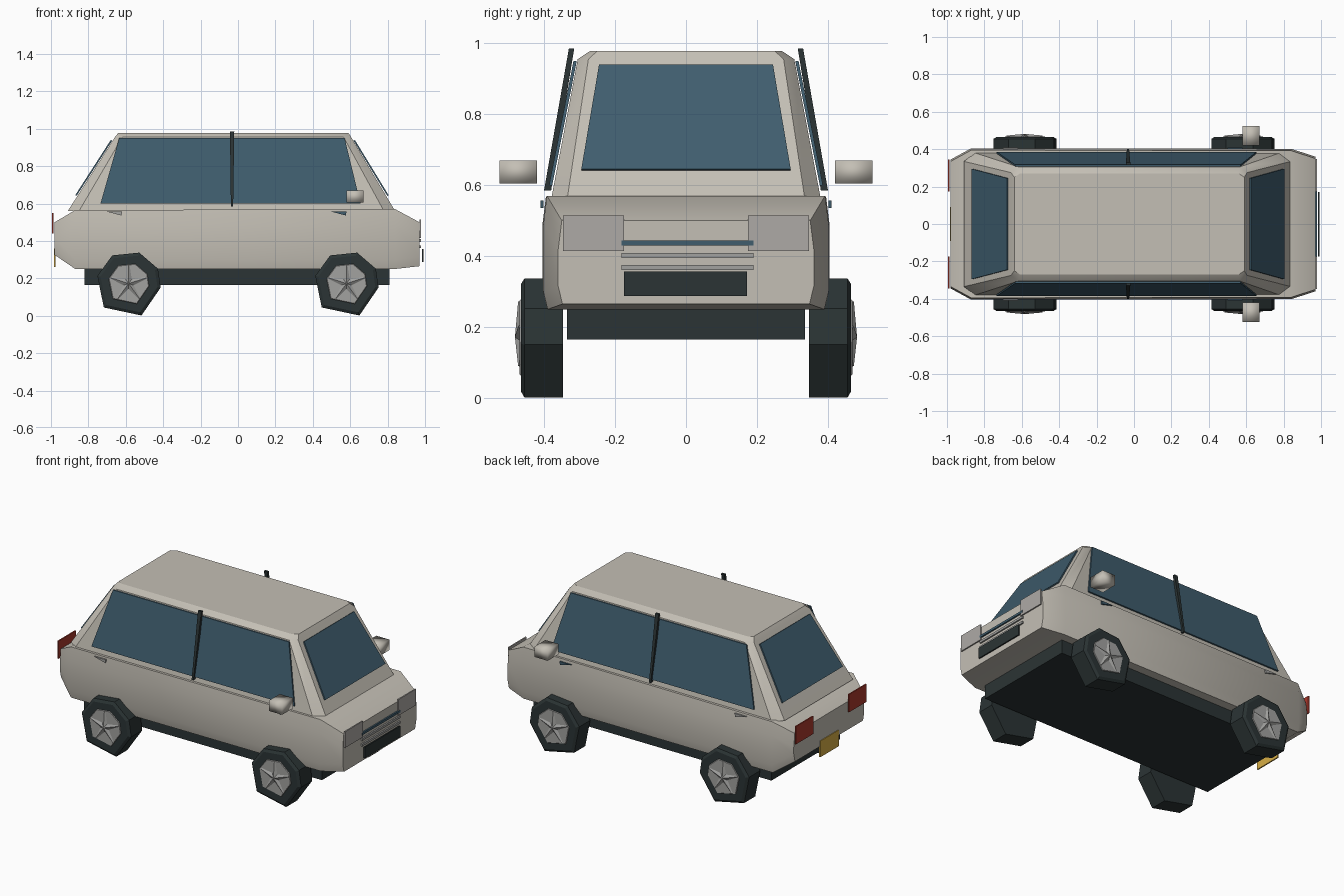
import bpy, bmesh, math

if "Cube" in bpy.data.objects:
    bpy.data.objects.remove(bpy.data.objects["Cube"])

def mat(name, r, g, b):
    m = bpy.data.materials.new(name)
    m.diffuse_color = (r, g, b, 1)
    m.use_nodes = True
    m.node_tree.nodes["Principled BSDF"].inputs["Base Color"].default_value = m.diffuse_color
    return m

PAINT = mat("beige paint", 0.55, 0.52, 0.46)
GLASS = mat("blue glass", 0.05, 0.11, 0.155)
DARK = mat("dark rubber", 0.024, 0.034, 0.035)
SILVER = mat("silver", 0.36, 0.36, 0.35)
LAMP = mat("lamp grey", 0.42, 0.40, 0.38)
RED = mat("tail red", 0.40, 0.04, 0.025)
YELLOW = mat("plate yellow", 0.68, 0.42, 0.06)

def finish(bm, name, material, smooth=None):
    bmesh.ops.recalc_face_normals(bm, faces=bm.faces)
    me = bpy.data.meshes.new(name)
    bm.to_mesh(me)
    bm.free()
    me.materials.append(material)
    ob = bpy.data.objects.new(name, me)
    bpy.context.collection.objects.link(ob)
    if smooth:
        bpy.ops.object.select_all(action='DESELECT')
        ob.select_set(True)
        bpy.context.view_layer.objects.active = ob
        bpy.ops.object.shade_smooth_by_angle(angle=math.radians(smooth))
    return ob

def loft(name, rings, material, smooth=None):
    """Skin equal-length closed rings and cap both ends."""
    bm = bmesh.new()
    rows = [[bm.verts.new(p) for p in ring] for ring in rings]
    n = len(rows[0])
    for a, b in zip(rows, rows[1:]):
        for i in range(n):
            j = (i + 1) % n
            bm.faces.new((a[i], a[j], b[j], b[i]))
    bm.faces.new(rows[0])
    bm.faces.new(rows[-1])
    return finish(bm, name, material, smooth)

def box(name, x, y, z, material, smooth=None):
    rings = [[(x[0], y[0], h), (x[1], y[0], h), (x[1], y[1], h), (x[0], y[1], h)] for h in z]
    return loft(name, rings, material, smooth)

def plate(name, pts, shift, material):
    """Thin panel: the outline and a copy shifted inwards."""
    back = [tuple(c + d for c, d in zip(p, shift)) for p in pts]
    return loft(name, [pts, back], material)

# lower body: sections along x (x, half width, bottom, top)
def section(x, w, lo, hi):
    half = [(w - 0.012, lo), (w, lo + 0.05), (w, hi - 0.08), (w - 0.01, hi)]
    return [(x, y, z) for y, z in half] + [(x, -y, z) for y, z in reversed(half)]

loft("lower_body", [section(-0.98, 0.345, 0.325, 0.50),
                    section(-0.87, 0.405, 0.25, 0.565),
                    section(0.84, 0.402, 0.25, 0.57),
                    section(0.97, 0.36, 0.265, 0.50)], PAINT, 40)

# cabin: levels with chamfered corners (z, rear x, front x, half width, end half width, chamfer)
def level(z, xr, xf, w, e, c):
    half = [(xf, e), (xf - c, w), (xr + c, w), (xr, e)]
    return [(x, y, z) for x, y in half] + [(x, -y, z) for x, y in reversed(half)]

loft("cabin", [level(0.56, -0.91, 0.84, 0.38, 0.335, 0.06),
               level(0.955, -0.658, 0.605, 0.305, 0.275, 0.04),
               level(0.978, -0.64, 0.59, 0.27, 0.25, 0.03)], PAINT, 30)

# underbody
box("chassis", (-0.82, 0.81), (-0.335, 0.335), (0.165, 0.27), DARK)

# windscreen and rear window
plate("windscreen", [(0.805, -0.295, 0.645), (0.805, 0.295, 0.645),
                     (0.625, 0.245, 0.94), (0.625, -0.245, 0.94)], (-0.007, 0, -0.004), GLASS)
plate("rear_window", [(-0.87, -0.295, 0.645), (-0.87, 0.295, 0.645),
                      (-0.68, 0.245, 0.94), (-0.68, -0.245, 0.94)], (0.007, 0, -0.004), GLASS)

# low-poly wheel outline: angle, radius
OUTLINE = [(166, 0.172), (120, 0.174), (71, 0.175), (27, 0.176), (-7, 0.173), (-68, 0.184), (-136, 0.184)]

def wheel(cx, s, label):
    def ring(y, k):
        return [(cx + k * r * math.cos(math.radians(a)), s * y,
                 0.172 + k * r * math.sin(math.radians(a))) for a, r in OUTLINE]
    loft("tyre_" + label, [ring(0.347, 1), ring(0.455, 1), ring(0.465, 0.9)], DARK)
    loft("wheel_rim_" + label, [ring(0.46, 0.66), ring(0.469, 0.62)], SILVER)
    # five tapering spokes
    for i in range(5):
        a = math.radians(90 + 72 * i)
        u, v = (math.cos(a), math.sin(a)), (-math.sin(a), math.cos(a))
        def at(d, t, y):
            return (cx + d * u[0] + t * v[0], s * y, 0.172 + d * u[1] + t * v[1])
        loft("wheel_spoke_%s_%d" % (label, i),
             [[at(0, -0.022, 0.468), at(0, 0, 0.482), at(0, 0.022, 0.468)],
              [at(0.1, -0.006, 0.468), at(0.1, 0, 0.473), at(0.1, 0.006, 0.468)]], SILVER)

for s, side in ((-1, "right"), (1, "left")):
    wheel(0.58, s, "front_" + side)
    wheel(-0.585, s, "rear_" + side)
    # side glass, centre pillar, mirror
    plate("side_window_" + side, [(-0.735, s * 0.386, 0.6), (0.655, s * 0.386, 0.6),
                                  (0.57, s * 0.317, 0.95), (-0.635, s * 0.317, 0.95)],
          (0, -s * 0.009, -0.001), GLASS)
    loft("door_pillar_" + side,
         [[(-0.038, s * 0.38, 0.585), (-0.026, s * 0.38, 0.585), (-0.026, s * 0.4, 0.585), (-0.038, s * 0.4, 0.585)],
          [(-0.043, s * 0.315, 0.985), (-0.02, s * 0.315, 0.985), (-0.02, s * 0.33, 0.985), (-0.043, s * 0.33, 0.985)]],
         DARK)
    box("wing_mirror_" + side, (0.58, 0.67), sorted((s * 0.42, s * 0.525)), (0.605, 0.67), PAINT, 100)
    # door handles
    for x, d, m, n in ((0.50, 1, GLASS, "front"), (-0.70, 1, SILVER, "rear")):
        plate("%s_door_handle_%s" % (n, side),
              [(x, s * 0.41, 0.556), (x + 0.08, s * 0.41, 0.557), (x + 0.077, s * 0.41, 0.536)],
              (0, -s * 0.009, 0), m)
    # lamps
    box("headlight_" + side, (0.97, 0.978), sorted((s * 0.175, s * 0.347)), (0.415, 0.515), LAMP)
    box("tail_light_" + side, (-0.995, -0.987), sorted((s * 0.175, s * 0.345)), (0.44, 0.55), RED)

# front grille bars, air intake and rear plate
for z, m in ((0.437, GLASS), (0.402, SILVER), (0.368, SILVER)):
    box("grille_bar", (0.97, 0.979), (-0.182, 0.19), (z - 0.007, z + 0.007), m)
box("air_intake", (0.984, 0.992), (-0.175, 0.172), (0.288, 0.356), DARK)
box("rear_plate", (-0.984, -0.976), (-0.09, 0.09), (0.26, 0.36), YELLOW)
